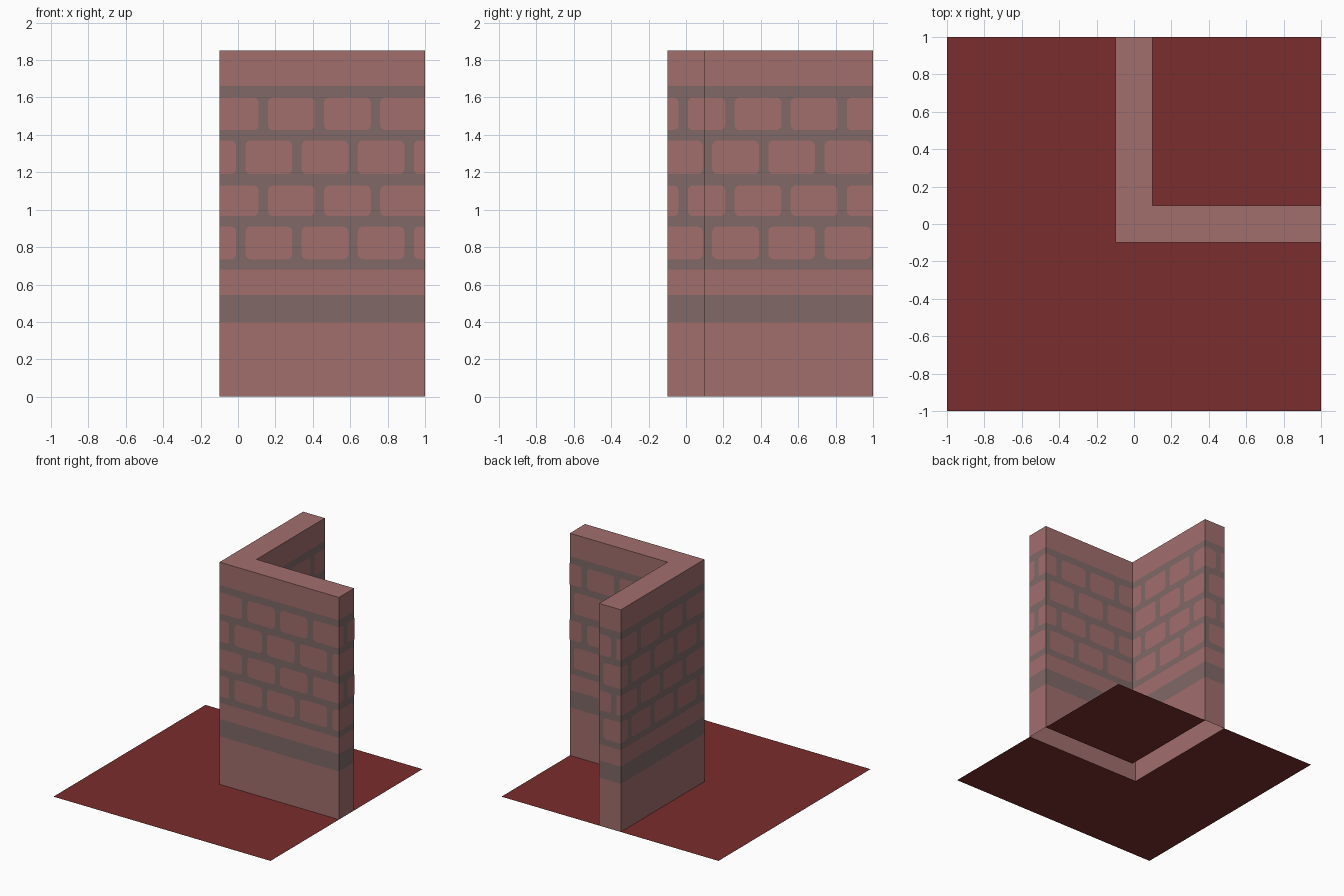
import bpy, math
from mathutils import Vector

if "Cube" in bpy.data.objects:
    bpy.data.objects.remove(bpy.data.objects["Cube"])


def material(name, rgb):
    m = bpy.data.materials.new(name)
    m.diffuse_color = (*rgb, 1)
    m.use_nodes = True
    m.node_tree.nodes["Principled BSDF"].inputs["Base Color"].default_value = m.diffuse_color
    return m


PINK = material("pink_stone", (0.356, 0.158, 0.152))
MORTAR = material("grey_mortar", (0.214, 0.140, 0.136))
RED = material("dark_red_floor", (0.195, 0.026, 0.026))


def add_object(name, verts, faces, mats, indices=None):
    me = bpy.data.meshes.new(name)
    me.from_pydata(verts, [], faces)
    for m in mats:
        me.materials.append(m)
    if indices:
        for p, i in zip(me.polygons, indices):
            p.material_index = i
    ob = bpy.data.objects.new(name, me)
    bpy.context.collection.objects.link(ob)
    return ob


# L-shaped wall footprint, counter-clockwise from the outer corner
T = 0.1
PLAN = [(-T, -T), (1, -T), (1, T), (T, T), (T, 1), (-T, 1)]
N = len(PLAN)

# floor: inner corner square and outer L, open under the wall
outer = [(-1, -1), (1, -1), (1, -T), (-T, -T), (-T, 1), (-1, 1)]
inner = [(T, T), (1, T), (1, 1), (T, 1)]
add_object("floor", [(x, y, 0) for x, y in outer + inner],
           [(0, 1, 2, 3), (0, 3, 4, 5), (6, 7, 8, 9)], [RED])

# wall: stacked colour bands with a top and an open bottom
levels = [0, 0.4, 0.545, 0.68, 1.66, 1.85]
verts = [(x, y, z) for z in levels for x, y in PLAN]
faces, idx = [], []
for b in range(len(levels) - 1):
    for i in range(N):
        j = (i + 1) % N
        faces.append((b * N + i, b * N + j, (b + 1) * N + j, (b + 1) * N + i))
        idx.append(1 if b in (1, 3) else 0)
t = (len(levels) - 1) * N
faces += [(t, t + 1, t + 2, t + 3), (t, t + 3, t + 4, t + 5)]
idx += [0, 0]
add_object("corner_wall", verts, faces, [PINK, MORTAR], idx)


def outline(u0, u1, z0, z1, round_l, round_r, r=0.028, steps=4):
    """Brick outline with rounded corners, square where it meets a wall edge."""
    pts = []
    for cx, cz, a, rounded in ((u1, z0, -90, round_r), (u1, z1, 0, round_r),
                               (u0, z1, 90, round_l), (u0, z0, 180, round_l)):
        if not rounded or u1 - u0 < 2 * r:
            pts.append((cx, cz))
            continue
        ox = cx - r if cx == u1 else cx + r
        oz = cz - r if cz == z1 else cz + r
        for s in range(steps + 1):
            ang = math.radians(a + 90 * s / steps)
            pts.append((ox + r * math.cos(ang), oz + r * math.sin(ang)))
    return pts


# bricks: thin faces running continuously round the wall
bverts, bfaces = [], []
rows = [(0.735, 0.91, False), (0.965, 1.13, True),
        (1.19, 1.37, False), (1.425, 1.60, True)]
for z0, z1, shifted in rows:
    bricks = []
    for k in range(-1, 16):
        a = (0.26 if shifted else 0.14) + 0.3 * k
        b = a + 0.25
        if shifted and k == 2:      # one longer brick, then a shorter one
            b += 0.05
        if shifted and k == 3:
            a += 0.05
        bricks.append((a, b))
    start = 0.0
    for i in range(N):
        p, q = Vector(PLAN[i]), Vector(PLAN[(i + 1) % N])
        length = (q - p).length
        d = (q - p) / length
        n = Vector((d.y, -d.x)) * 0.0015
        for a, b in bricks:
            lo, hi = max(a - start, 0), min(b - start, length)
            if hi - lo < 0.008:
                continue
            pts = outline(lo, hi, z0, z1, lo > 1e-5, hi < length - 1e-5)
            base = len(bverts)
            for u, z in pts:
                w = p + d * u + n
                bverts.append((w.x, w.y, z))
            bfaces.append(tuple(range(base, base + len(pts))))
        start += length
add_object("bricks", bverts, bfaces, [PINK])
